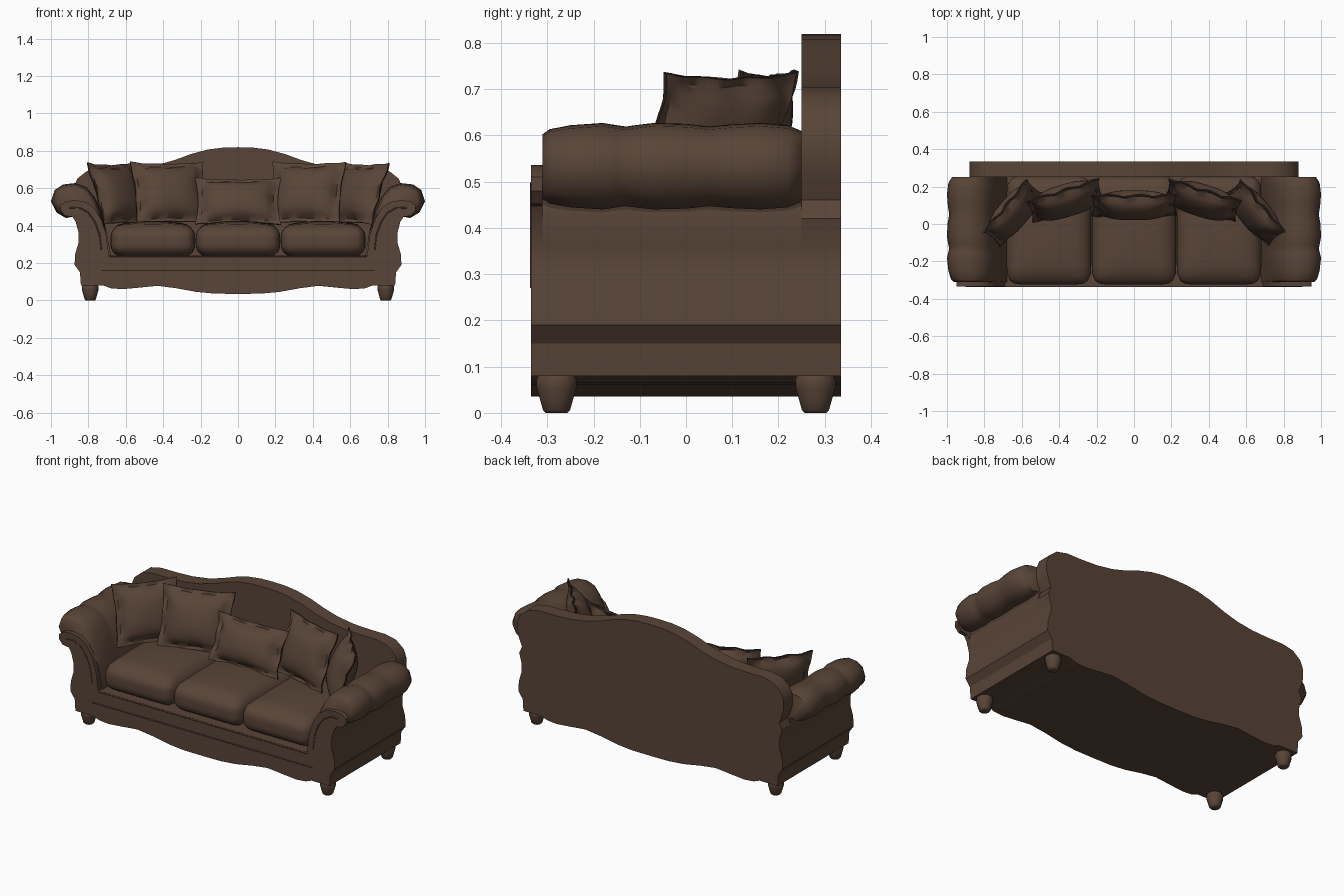
import bpy, bmesh, math
from mathutils import Vector, Matrix

if "Cube" in bpy.data.objects:
    bpy.data.objects.remove(bpy.data.objects["Cube"], do_unlink=True)


def material(name, rgb):
    m = bpy.data.materials.new(name)
    m.use_nodes = True
    m.diffuse_color = (*rgb, 1)
    bsdf = next(n for n in m.node_tree.nodes if n.type == "BSDF_PRINCIPLED")
    bsdf.inputs["Base Color"].default_value = (*rgb, 1)
    bsdf.inputs["Roughness"].default_value = 0.8
    return m


BROWN = material("brown_upholstery", (0.098, 0.058, 0.038))
DARK = material("dark_seam", (0.025, 0.018, 0.014))


def finish(bm, name, angle=40):
    bmesh.ops.recalc_face_normals(bm, faces=bm.faces)
    mesh = bpy.data.meshes.new(name)
    bm.to_mesh(mesh)
    bm.free()
    mesh.materials.append(BROWN)
    mesh.materials.append(DARK)
    ob = bpy.data.objects.new(name, mesh)
    bpy.context.collection.objects.link(ob)
    bpy.ops.object.select_all(action="DESELECT")
    ob.select_set(True)
    bpy.context.view_layer.objects.active = ob
    bpy.ops.object.shade_smooth_by_angle(angle=math.radians(angle))
    return ob


def loft(name, rings, angle=40):
    """Skin a list of closed rings and cap both ends."""
    bm = bmesh.new()
    loops = [[bm.verts.new(p) for p in ring] for ring in rings]
    n = len(loops[0])
    for a, b in zip(loops, loops[1:]):
        for i in range(n):
            bm.faces.new((a[i], a[(i + 1) % n], b[(i + 1) % n], b[i]))
    bm.faces.new(loops[0])
    bm.faces.new(loops[-1])
    return finish(bm, name, angle)


def slab(name, half, y0, y1):
    """Extrude a half outline, mirrored in x, from y0 to y1."""
    outline = half + [(-x, z) for x, z in reversed(half) if x > 0]
    return loft(name, [[(x, y, z) for x, z in outline] for y in (y0, y1)], 30)


# Scalloped skirt and waisted sides, shared by the three slabs
lower = [(0, .035), (.12, .036), (.22, .045), (.33, .065), (.43, .078), (.53, .068),
         (.62, .06), (.68, .065), (.72, .08), (.84, .08), (.845, .15), (.874, .19),
         (.87, .25), (.852, .31), (.852, .36), (.868, .42)]
slab("sofa_body", lower + [(.86, .45), (.74, .45), (.69, .30), (.68, .24), (0, .24)], -.31, .25)
scroll = [(.885, .447), (.925, .452), (.948, .48), (.948, .51), (.92, .53), (.87, .536),
          (.81, .525), (.765, .49), (.73, .43), (.705, .35), (.69, .24), (0, .24)]
slab("front_panel", lower + scroll, -.335, -.31)
crest = [(.85, .46), (.868, .505), (.88, .55), (.88, .60), (.86, .65), (.81, .69), (.74, .705),
         (.64, .705), (.53, .71), (.43, .725), (.34, .75), (.25, .783), (.16, .807),
         (.08, .817), (0, .819)]
slab("back_panel", lower + crest, .25, .335)

# Rolled arms, puffed into three lobes
section = [(.87, .45), (.92, .44), (.97, .47), (1.0, .53), (.98, .59), (.935, .62),
           (.87, .627), (.81, .605), (.765, .55), (.73, .47), (.70, .36), (.685, .25), (.80, .25)]
lobes = [(-.31, .75), (-.295, .86), (-.25, .95), (-.18, 1), (-.15, .95), (-.13, .92), (-.11, .95),
         (-.07, 1), (0, .98), (.05, .92), (.10, .97), (.16, 1), (.22, .95), (.25, .82)]


def puff(x, z, k):
    return (.85 + (x - .85) * k, .53 + (z - .53) * k) if z > .4 else (x, z)


for side, s in (("left", 1), ("right", -1)):
    rings = []
    for y, k in lobes:
        ring = [puff(x, z, k) for x, z in section]
        rings.append([(s * x, y, z) for x, z in ring])
    loft(side + "_rolled_arm", rings, 60)


# Beads on the front panel
def bead(name, path, radius):
    cu = bpy.data.curves.new(name, "CURVE")
    cu.dimensions = "3D"
    cu.bevel_depth = radius
    cu.bevel_resolution = 1
    sp = cu.splines.new("POLY")
    sp.points.add(len(path) - 1)
    for p, (x, z) in zip(sp.points, path):
        p.co = (x, -.333, z, 1)
    ob = bpy.data.objects.new(name, cu)
    cu.materials.append(BROWN)
    bpy.context.collection.objects.link(ob)


bead("rail_bead", [(-.73, .16), (.73, .16)], .004)
bead("seat_edge_bead", [(-.69, .236), (.69, .236)], .005)
for side, s in (("left", 1), ("right", -1)):
    bead(side + "_arm_bead", [(s * x, z) for x, z in
         [(.73, .27), (.74, .35), (.765, .42), (.80, .47), (.85, .497), (.90, .495)]], .004)


# Seat cushions: rounded boxes with a crowned top
def cushion(name, centre, size, r, crown):
    bm = bmesh.new()
    bmesh.ops.create_cube(bm, size=2)
    bmesh.ops.subdivide_edges(bm, edges=bm.edges[:], cuts=11, use_grid_fill=True)
    half = Vector(size) / 2
    for v in bm.verts:
        u = v.co.copy()
        p = Vector([a * b for a, b in zip(u, half)])
        core = Vector([max(-h + r, min(h - r, c)) for c, h in zip(p, half)])
        d = p - core
        if d.length > 0:
            p = core + d.normalized() * r
        if u.z > 0:
            p.z += crown * u.z * (1 - u.x ** 2) * (1 - u.y ** 2)
        bulge = .008 * (1 - u.z ** 2)
        p.y -= bulge * (1 if u.y < -.9 else 0)
        v.co = p + Vector(centre)
    finish(bm, name, 60)


for name, x in (("right", -.455), ("middle", 0), ("left", .455)):
    cushion(name + "_seat_cushion", (x, -.03, .318), (.452, .57, .17), .065, .022)


# Throw pillows: puffy square with pinched sides and a thin ruffled flange
def pillow(name, centre, w, h, thick, tilt, yaw, n=18):
    bm = bmesh.new()
    turn = Matrix.Rotation(yaw, 4, "Z") @ Matrix.Rotation(-tilt, 4, "X")
    sheets = []
    for side in (-1, 1):
        grid = []
        for j in range(n + 1):
            row = []
            for i in range(n + 1):
                u, v = 2 * i / n - 1, 2 * j / n - 1
                a, b = min(1, abs(u) / .87), min(1, abs(v) / .87)
                t = .004 + thick / 2 * ((1 - a ** 2.5) * (1 - b ** 2.5)) ** .55
                ruffle = .006 * math.sin(9 * u + 7 * v) * max(a, b) ** 6
                x = w / 2 * u * (.93 + .07 * v * v)
                z = h / 2 * v * (.93 + .07 * u * u)
                row.append(bm.verts.new(turn @ Vector((x, side * t + ruffle, z)) + Vector(centre)))
            grid.append(row)
        sheets.append(grid)
        for j in range(n):
            for i in range(n):
                bm.faces.new((grid[j][i], grid[j][i + 1], grid[j + 1][i + 1], grid[j + 1][i]))
    border = ([(0, i) for i in range(n)] + [(j, n) for j in range(n)]
              + [(n, i) for i in range(n, 0, -1)] + [(j, 0) for j in range(n, 0, -1)])
    f, k = sheets
    for (a, b), (c, d) in zip(border, border[1:] + border[:1]):
        bm.faces.new((f[a][b], f[c][d], k[c][d], k[a][b])).material_index = 1
    finish(bm, name, 50)


pillow("middle_pillow", (0, .10, .53), .46, .27, .13, math.radians(24), 0)
for side, s in (("left", 1), ("right", -1)):
    pillow(side + "_inner_pillow", (s * .365, .125, .575), .41, .35, .14,
           math.radians(20), -s * math.radians(17))
    pillow(side + "_outer_pillow", (s * .645, .06, .57), .37, .35, .13,
           math.radians(20), -s * math.radians(50))

# Turned bun feet
foot = [(0, .024), (.006, .03), (.03, .037), (.055, .044), (.072, .045), (.085, .038)]
for end, y in (("front", -.28), ("back", .28)):
    for side, x in (("left", .79), ("right", -.79)):
        loft(f"{end}_{side}_foot", [[(x + r * math.cos(a * math.tau / 14),
             y + r * math.sin(a * math.tau / 14), z) for a in range(14)] for z, r in foot], 50)
